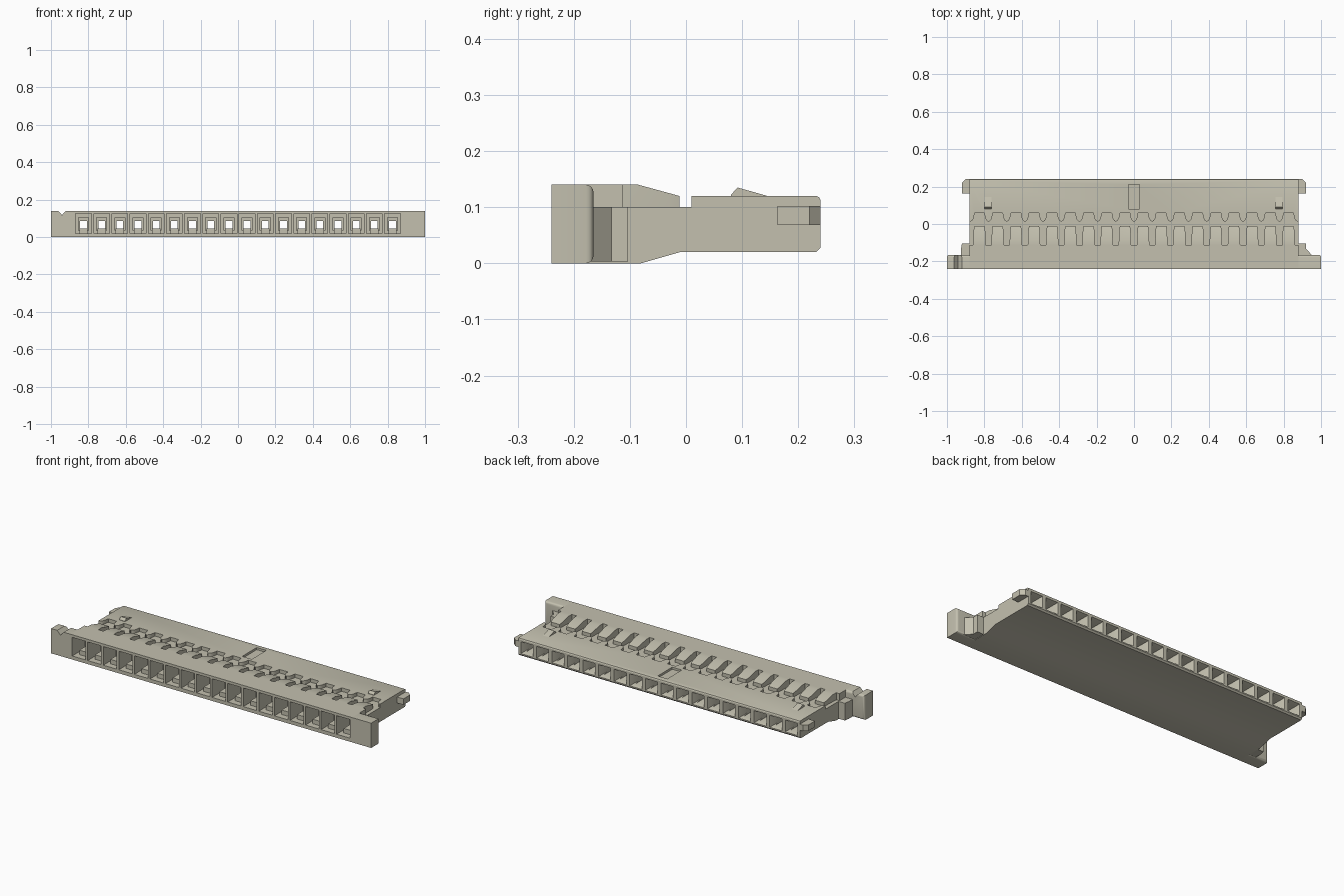
import bpy, bmesh, math
from mathutils import Vector

old = bpy.data.objects.get("Cube")
if old:
    bpy.data.objects.remove(old, do_unlink=True)

PITCH = 0.0972
CELLS = [(i - 8.5) * PITCH for i in range(18)]
WALLS = [(i - 9) * PITCH for i in range(19)]

mat = bpy.data.materials.new("warm grey plastic")
mat.use_nodes = True
COL = (0.55, 0.53, 0.43, 1)
mat.diffuse_color = COL
mat.node_tree.nodes["Principled BSDF"].inputs["Base Color"].default_value = COL
mat.node_tree.nodes["Principled BSDF"].inputs["Roughness"].default_value = 0.6


def loft(bm, a, b):
    """Closed solid between two matching outlines."""
    va = [bm.verts.new(p) for p in a]
    vb = [bm.verts.new(p) for p in b]
    n = len(va)
    bm.faces.new(va)
    bm.faces.new(vb[::-1])
    for i in range(n):
        j = (i + 1) % n
        bm.faces.new((va[j], va[i], vb[i], vb[j]))


def slab(bm, pts, z0, z1):
    loft(bm, [(x, y, z0) for x, y in pts], [(x, y, z1) for x, y in pts])


def prism_x(bm, pts, x0, x1):
    loft(bm, [(x0, y, z) for y, z in pts], [(x1, y, z) for y, z in pts])


def box(bm, x0, x1, y0, y1, z0, z1):
    slab(bm, [(x0, y0), (x1, y0), (x1, y1), (x0, y1)], z0, z1)


def finish(name, bm):
    bmesh.ops.recalc_face_normals(bm, faces=bm.faces)
    me = bpy.data.meshes.new(name)
    bm.to_mesh(me)
    bm.free()
    me.materials.append(mat)
    ob = bpy.data.objects.new(name, me)
    bpy.context.collection.objects.link(ob)
    return ob


def activate(ob):
    bpy.ops.object.select_all(action='DESELECT')
    ob.select_set(True)
    bpy.context.view_layer.objects.active = ob


def cut(ob, bm):
    """Subtract a set of solids and discard the cutter."""
    tool = finish("cutter", bm)
    tool.hide_render = True
    m = ob.modifiers.new("cut", 'BOOLEAN')
    m.operation, m.solver, m.object = 'DIFFERENCE', 'EXACT', tool
    activate(ob)
    bpy.ops.object.modifier_apply(modifier=m.name)
    bpy.data.objects.remove(tool, do_unlink=True)


def round_edges(ob, width, test):
    """Bevel the edges whose end points both pass the test."""
    bm = bmesh.new()
    bm.from_mesh(ob.data)
    edges = [e for e in bm.edges if test(*[v.co for v in e.verts])]
    bmesh.ops.bevel(bm, geom=edges, offset=width, segments=4, profile=0.5, affect='EDGES')
    bm.to_mesh(ob.data)
    bm.free()


# Housing: side profile swept across the width
bm = bmesh.new()
prism_x(bm, [(-0.24, 0), (-0.08, 0), (-0.01, 0.02), (0.232, 0.02), (0.24, 0.028),
             (0.24, 0.112), (0.237, 0.118), (0.232, 0.12), (0.01, 0.12), (0.01, 0.10),
             (-0.012, 0.10), (-0.012, 0.12), (-0.085, 0.14), (-0.24, 0.14)], -0.88, 0.88)
housing = finish("housing", bm)

# Slots separating the locking tongues
bm = bmesh.new()
for x in WALLS:
    slab(bm, [(x - 0.015, -0.113), (x + 0.015, -0.113), (x + 0.018, -0.03),
              (x + 0.024, 0.0), (x - 0.024, 0.0), (x - 0.018, -0.03)], 0.10, 0.16)
cut(housing, bm)

# Scalloped front edge of the rear plate
bm = bmesh.new()
half = [(0.047, 0.0), (0.047, 0.013), (0.040, 0.017), (0.034, 0.025), (0.030, 0.036), (0.026, 0.06)]
for x in CELLS:
    slab(bm, [(x + a, y) for a, y in half] + [(x - a, y) for a, y in reversed(half)], 0.10, 0.13)
cut(housing, bm)

# Front pockets
bm = bmesh.new()
for x in CELLS:
    box(bm, x - 0.042, x + 0.042, -0.26, -0.125, 0.02, 0.125)
cut(housing, bm)

# Stepped terminal channels
bm = bmesh.new()
for x in CELLS:
    box(bm, x - 0.027, x + 0.027, -0.15, -0.04, 0.035, 0.105)
cut(housing, bm)
bm = bmesh.new()
for x in CELLS:
    box(bm, x - 0.018, x + 0.018, -0.06, 0.22, 0.042, 0.085)
cut(housing, bm)

# Funnel openings at the rear
bm = bmesh.new()
for x in CELLS:
    rings = [[(x - w, y, z0), (x + w, y, z0), (x + w, y, z1), (x - w, y, z1)]
             for w, y, z0, z1 in ((0.04, 0.245, 0.033, 0.104), (0.018, 0.195, 0.05, 0.085))]
    loft(bm, *rings)
cut(housing, bm)

# Recess in the middle of the rear plate
bm = bmesh.new()
box(bm, -0.03, 0.03, 0.08, 0.21, 0.108, 0.14)
cut(housing, bm)

# Terminal supports inside the front pockets
bm = bmesh.new()
for x in CELLS:
    box(bm, x - 0.022, x + 0.022, -0.205, -0.12, 0.015, 0.045)
finish("terminal_supports", bm)

# Locking ramps on top
bm = bmesh.new()
for x in (-0.78, 0.775):
    prism_x(bm, [(0.08, 0.115), (0.08, 0.122), (0.092, 0.135), (0.145, 0.12), (0.145, 0.115)],
            x - 0.018, x + 0.018)
finish("locking_ramps", bm)

for side, s in (("left", 1), ("right", -1)):
    # Front flange ear with rounded rear edges
    bm = bmesh.new()
    x0, x1 = sorted((0.88 * s, s))
    box(bm, x0, x1, -0.24, -0.165, 0, 0.14)
    ear = finish(side + "_flange_ear", bm)
    round_edges(ear, 0.013, lambda a, b: a.y > -0.17 and b.y > -0.17 and
                (abs(a.x) > 0.95 or abs(b.x) > 0.95))
    if s < 0:
        # V-shaped polarity notch
        bm = bmesh.new()
        tri = [(-0.966, 0.145), (-0.941, 0.118), (-0.916, 0.145)]
        loft(bm, [(x, -0.3, z) for x, z in tri], [(x, -0.1, z) for x, z in tri])
        cut(ear, bm)

    # Stepped shoulder behind the ear
    bm = bmesh.new()
    outer = [(0.92, -0.133), (0.955, -0.17)] if s > 0 else [(0.925, -0.133), (0.925, -0.17)]
    pts = [(0.87, -0.17), (0.87, -0.103), (0.92, -0.103)] + outer
    slab(bm, [(s * x, y) for x, y in pts], 0.003, 0.10)
    finish(side + "_shoulder", bm)

    # Rear side hook with a chamfered corner
    bm = bmesh.new()
    pts = [(0.87, 0.163), (0.92, 0.163), (0.92, 0.22), (0.90, 0.24), (0.875, 0.24)]
    slab(bm, [(s * x, y) for x, y in pts], 0.068, 0.102)
    finish(side + "_rear_hook", bm)

for ob in bpy.context.scene.objects:
    if ob.type == 'MESH' and ob.data.materials and ob.data.materials[0] == mat:
        activate(ob)
        bpy.ops.object.shade_smooth_by_angle(angle=math.radians(25))
